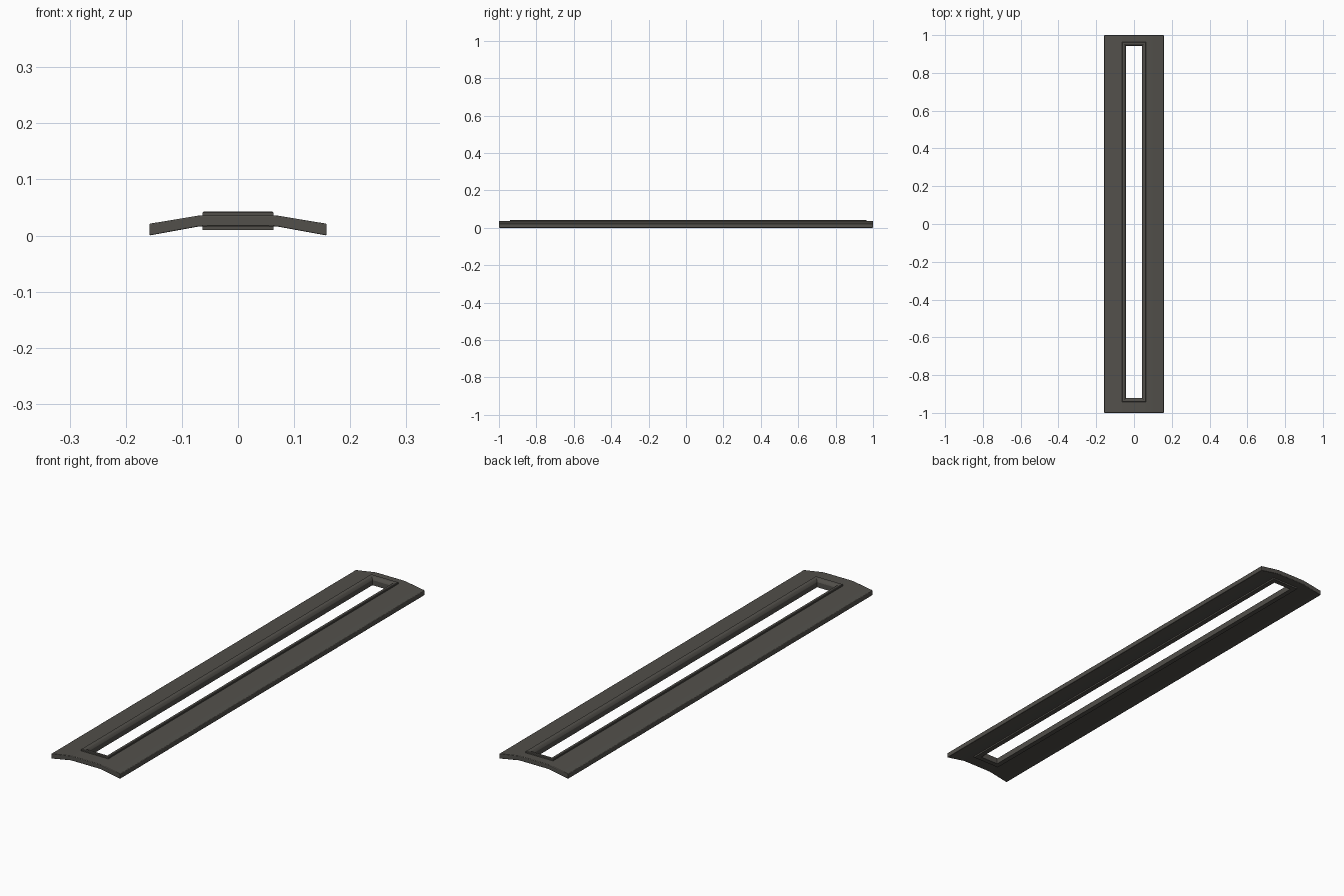
import bpy, bmesh

if "Cube" in bpy.data.objects:
    bpy.data.objects.remove(bpy.data.objects["Cube"])

CY = 0.011  # slot centre is slightly off the middle


def make_object(name, bm, bevel=0.0):
    bmesh.ops.recalc_face_normals(bm, faces=bm.faces)
    mesh = bpy.data.meshes.new(name)
    bm.to_mesh(mesh)
    bm.free()
    ob = bpy.data.objects.new(name, mesh)
    bpy.context.collection.objects.link(ob)
    mat = bpy.data.materials.get("dark_grey") or bpy.data.materials.new("dark_grey")
    mat.diffuse_color = (0.085, 0.08, 0.07, 1)
    mat.use_nodes = True
    mat.node_tree.nodes["Principled BSDF"].inputs["Base Color"].default_value = mat.diffuse_color
    mesh.materials.append(mat)
    if bevel:
        mod = ob.modifiers.new("edge_softening", 'BEVEL')
        mod.width = bevel
        mod.segments = 2
        mod.limit_method = 'ANGLE'
        mod.angle_limit = 0.7
    bpy.context.view_layer.objects.active = ob
    ob.select_set(True)
    bpy.ops.object.shade_smooth_by_angle(angle=0.4)
    ob.select_set(False)
    return ob


# Cover plate: flat centre, drooping wings, open slot in the middle
half = [(0.158, 0.021), (0.070, 0.0355), (0.055, 0.036)]
section = [(-x, z) for x, z in half] + half[::-1]
ys = [-1, CY - 0.942, CY + 0.942, 1]
bm = bmesh.new()
rows = [[bm.verts.new((x, y, z)) for x, z in section] for y in ys]
for j in range(3):
    for i in range(5):
        if (i, j) != (2, 1):
            bm.faces.new((rows[j][i], rows[j][i + 1], rows[j + 1][i + 1], rows[j + 1][i]))
ext = bmesh.ops.extrude_face_region(bm, geom=bm.faces[:], use_keep_orig=True)
for v in ext["geom"]:
    if isinstance(v, bmesh.types.BMVert):
        v.co.z -= 0.0195 if abs(v.co.x) < 0.1 else 0.021
make_object("cover_plate", bm, 0.002)

# Slot rim: closed profile (inset from outer edge, height) swept round the slot
profile = [(0, 0.010), (0, 0.041), (0.002, 0.043), (0.009, 0.043),
           (0.014, 0.041), (0.018, 0.037), (0.021, 0.031), (0.021, 0.010)]
bm = bmesh.new()
loops = []
for sx, sy in ((-1, -1), (1, -1), (1, 1), (-1, 1)):
    loops.append([bm.verts.new((sx * (0.063 - d), CY + sy * (0.953 - d), z))
                  for d, z in profile])
n = len(profile)
for k in range(4):
    a, b = loops[k], loops[(k + 1) % 4]
    for i in range(n):
        j = (i + 1) % n
        bm.faces.new((a[i], b[i], b[j], a[j]))
make_object("slot_rim", bm)
